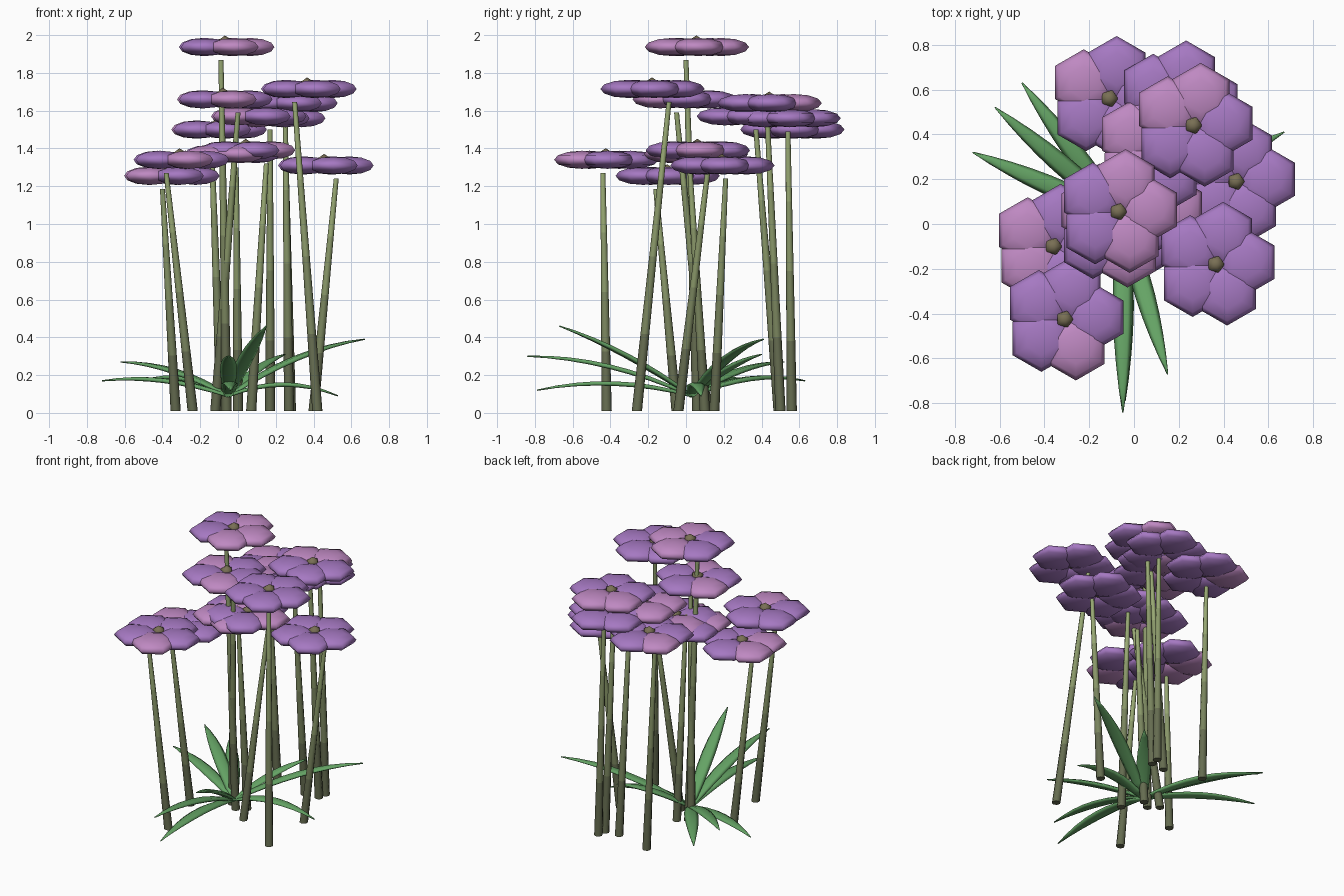
import bpy, bmesh, math
from mathutils import Vector, Matrix

cube = bpy.data.objects.get("Cube")
if cube:
    bpy.data.objects.remove(cube, do_unlink=True)


def material(name, color):
    m = bpy.data.materials.new(name)
    m.use_nodes = True
    m.diffuse_color = (*color, 1)
    bsdf = m.node_tree.nodes["Principled BSDF"]
    bsdf.inputs["Base Color"].default_value = (*color, 1)
    bsdf.inputs["Roughness"].default_value = 0.8
    return m


PETALS = [material("petal purple", (0.38, 0.19, 0.54)),
          material("petal pink", (0.52, 0.25, 0.54))]
BUD = material("bud olive", (0.19, 0.16, 0.09))
LEAF = material("leaf green", (0.13, 0.37, 0.13))
# Stems fade from dark at the root to light at the tip
STEMS = [material("stem %d" % i, (0.13 + 0.06 * i, 0.15 + 0.08 * i, 0.08 + 0.03 * i))
         for i in range(4)]


def finish(bm, name, mats, angle):
    bmesh.ops.recalc_face_normals(bm, faces=bm.faces)
    mesh = bpy.data.meshes.new(name)
    bm.to_mesh(mesh)
    bm.free()
    for m in mats:
        mesh.materials.append(m)
    obj = bpy.data.objects.new(name, mesh)
    bpy.context.collection.objects.link(obj)
    bpy.ops.object.select_all(action="DESELECT")
    obj.select_set(True)
    bpy.context.view_layer.objects.active = obj
    bpy.ops.object.shade_smooth_by_angle(angle=math.radians(angle))


def ring(center, side, up, count):
    """Points of an ellipse with the given half axes."""
    turns = [2 * math.pi * k / count for k in range(count)]
    return [center + side * math.cos(a) + up * math.sin(a) for a in turns]


def loft(bm, rings):
    """Skin a list of point rings, capping both ends; gives faces per band."""
    loops = [[bm.verts.new(p) for p in points] for points in rings]
    n = len(loops[0])
    bands = [[bm.faces.new((a[k], a[(k + 1) % n], b[(k + 1) % n], b[k]))
              for k in range(n)] for a, b in zip(loops, loops[1:])]
    bm.faces.new(loops[0])
    bm.faces.new(loops[-1])
    return bands


def flower(center, tints):
    # Five overlapping six-sided lenses, all with corners toward front and back
    bm = bmesh.new()
    for i, tint in enumerate(tints):
        a = math.radians(76 + 72 * i)
        offset = Vector((math.cos(a), math.sin(a), 0)) * 0.135
        place = (Matrix.Translation(Vector(center) + offset)
                 @ Matrix.Diagonal((0.148, 0.148, 0.048, 1)))
        made = bmesh.ops.create_uvsphere(bm, u_segments=6, v_segments=6, radius=1, matrix=place)
        for f in {f for v in made["verts"] for f in v.link_faces}:
            f.material_index = int(tint)
    finish(bm, "flower_petals", PETALS, 180)
    # Bud in the middle
    bm = bmesh.new()
    place = Matrix.Translation(Vector(center) + Vector((0, 0, 0.019)))
    bmesh.ops.create_icosphere(bm, subdivisions=1, radius=0.042, matrix=place)
    finish(bm, "flower_bud", [BUD], 60)


def stem(base, top):
    bm = bmesh.new()
    base, top = Vector((*base, 0.01)), Vector(top)
    rings = []
    for i in range(5):
        r = 0.027 - 0.0035 * i
        rings.append(ring(base.lerp(top, i / 4), Vector((r, 0, 0)), Vector((0, r, 0)), 8))
    for i, band in enumerate(loft(bm, rings)):
        for f in band:
            f.material_index = i
    finish(bm, "flower_stem", STEMS, 60)


def leaf(tip, bow):
    # Fleshy blade that bows upward and tapers to a point
    bm = bmesh.new()
    root, tip = Vector((-0.05, 0.03, 0.09)), Vector(tip)
    run = tip - root
    side = Vector((-run.y, run.x, 0)).normalized()
    up = run.normalized().cross(side)
    rings = []
    for i in range(9):
        t = i / 8
        c = root.lerp(tip, t) + Vector((0, 0, 4 * bow * t * (1 - t)))
        w = 0.003 + 0.042 * math.sin(math.pi * (0.13 + 0.87 * t)) ** 0.9
        rings.append(ring(c, side * w, up * (0.003 + 0.25 * w), 6))
    loft(bm, rings)
    finish(bm, "leaf", [LEAF], 180)


# Flower centre, stem root, stem top offset from the flower, pink petals
PLANTS = [
    ((-0.07, 0.055, 1.937), (-0.06, 0.06), (-0.02, -0.055), "10011"),
    ((-0.08, -0.01, 1.66), (-0.12, 0.11), (0.08, -0.04), "01010"),
    ((0.365, -0.18, 1.715), (0.42, -0.26), (-0.065, 0.09), "00000"),
    ((0.265, 0.44, 1.64), (0.27, 0.50), (-0.015, -0.01), "11000"),
    ((0.10, 0.33, 1.57), (0.17, 0.49), (0.07, 0.04), "01100"),
    ((-0.11, 0.56, 1.50), (-0.09, 0.56), (-0.03, -0.02), "01000"),
    ((0.04, 0.06, 1.39), (0.07, -0.04), (0.11, 0.06), "01001"),
    ((-0.04, 0.05, 1.37), (0.00, 0.10), (0.03, -0.03), "00110"),
    ((0.455, 0.19, 1.31), (0.40, 0.15), (0.065, 0.02), "00000"),
    ((-0.31, -0.425, 1.34), (-0.24, -0.42), (-0.07, -0.015), "00010"),
    ((-0.36, -0.10, 1.255), (-0.33, -0.05), (-0.04, -0.06), "01100"),
    ((0.20, 0.54, 1.56), (0.28, 0.56), (0.05, 0.00), "00100"),
]
for center, root, off, tints in PLANTS:
    x, y, z = center
    flower(center, tints)
    stem(root, (x + off[0], y + off[1], z - 0.07))

# Leaf tips and upward bow
LEAVES = [
    ((0.15, -0.67, 0.46), 0.03), ((-0.05, -0.84, 0.30), 0.05),
    ((-0.04, -0.79, 0.12), 0.05), ((0.67, 0.41, 0.39), 0.05),
    ((0.53, 0.08, 0.09), 0.06), ((0.25, 0.40, 0.31), 0.03),
    ((-0.62, 0.52, 0.27), 0.04), ((-0.72, 0.32, 0.17), 0.04),
    ((-0.50, 0.63, 0.17), 0.05),
]
for tip, bow in LEAVES:
    leaf(tip, bow)
